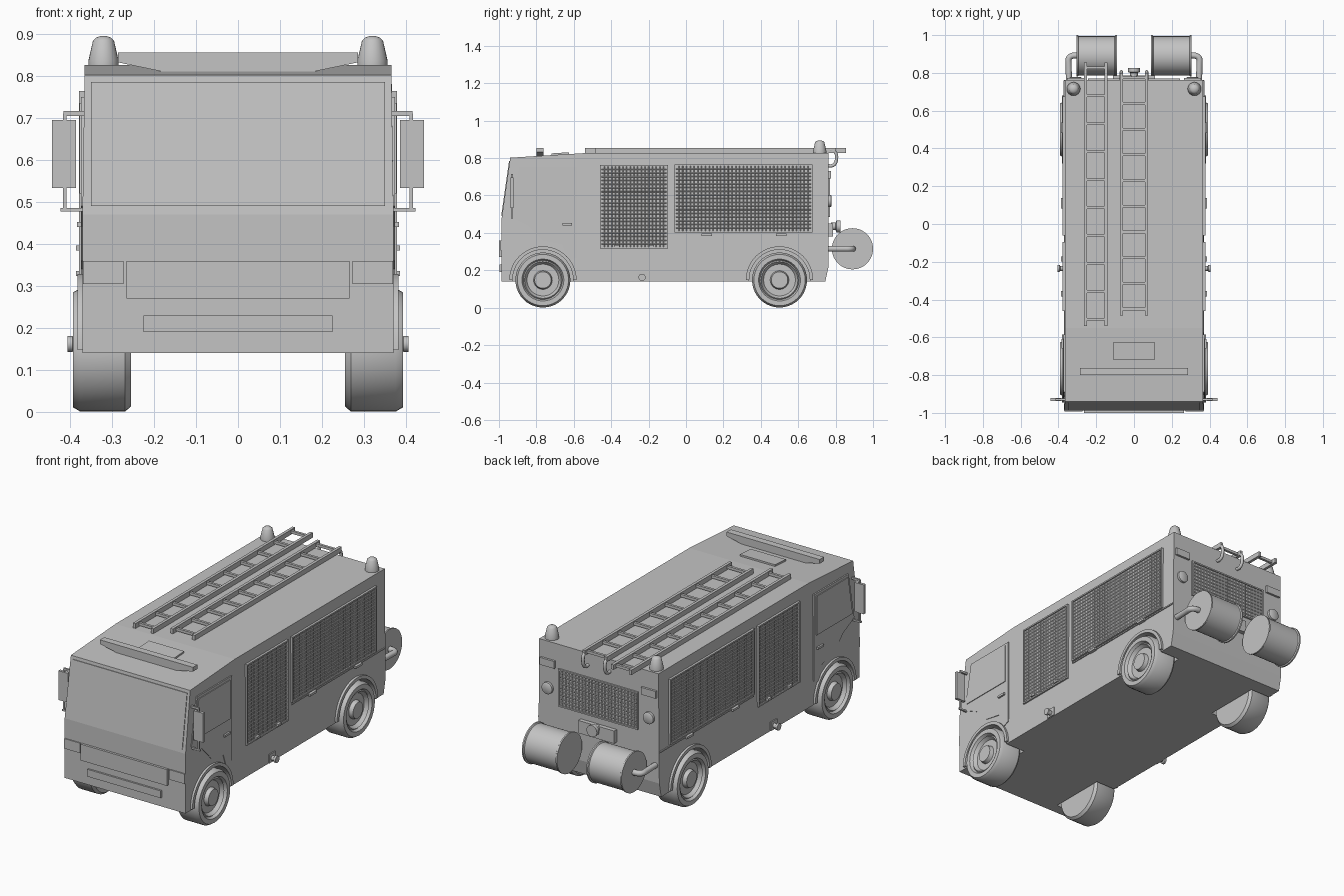
import bpy, bmesh, math
from mathutils import Vector, Matrix

cube = bpy.data.objects.get("Cube")
if cube:
    bpy.data.objects.remove(cube, do_unlink=True)

grey = bpy.data.materials.new("plain_grey")
grey.use_nodes = True
grey.diffuse_color = (0.55, 0.55, 0.55, 1)
grey.node_tree.nodes["Principled BSDF"].inputs["Base Color"].default_value = grey.diffuse_color


def finish(name, bm, smooth=False, recalc=True):
    if recalc:
        bmesh.ops.recalc_face_normals(bm, faces=bm.faces)
    me = bpy.data.meshes.new(name)
    bm.to_mesh(me)
    bm.free()
    me.materials.append(grey)
    ob = bpy.data.objects.new(name, me)
    bpy.context.scene.collection.objects.link(ob)
    if smooth:
        bpy.ops.object.select_all(action='DESELECT')
        ob.select_set(True)
        bpy.context.view_layer.objects.active = ob
        bpy.ops.object.shade_smooth_by_angle(angle=math.radians(35))
    return ob


def prism(name, pts, axis, a, b, smooth=False):
    """Extrude a 2D outline along x (points are y,z) or y (points are x,z)."""
    bm = bmesh.new()
    place = {'x': lambda p, d: (d, p[0], p[1]), 'y': lambda p, d: (p[0], d, p[1])}[axis]
    ends = [[bm.verts.new(place(p, d)) for p in pts] for d in (a, b)]
    for e in ends:
        bm.faces.new(e)
    n = len(pts)
    for i in range(n):
        j = (i + 1) % n
        bm.faces.new((ends[0][i], ends[0][j], ends[1][j], ends[1][i]))
    return finish(name, bm, smooth)


def box(name, x, y, z):
    return prism(name, [(y[0], z[0]), (y[1], z[0]), (y[1], z[1]), (y[0], z[1])], 'x', *x)


def lathe(name, profile, centre, axis, seg=40):
    """Turn (radius, height) points round an axis through centre."""
    bm = bmesh.new()
    rot = Vector((0, 0, 1)).rotation_difference(Vector(axis))
    rings = []
    for r, h in profile:
        rings.append([bm.verts.new(Vector(centre) + rot @ Vector(
            (r * math.cos(t), r * math.sin(t), h)))
            for t in (math.tau * i / seg for i in range(seg))])
    for p, q in zip(rings, rings[1:]):
        for i in range(seg):
            j = (i + 1) % seg
            bm.faces.new((p[i], p[j], q[j], q[i]))
    bm.faces.new(rings[0])
    bm.faces.new(rings[-1])
    return finish(name, bm, True)


def tube(name, pts, radius):
    cu = bpy.data.curves.new(name, 'CURVE')
    cu.dimensions = '3D'
    cu.bevel_depth, cu.bevel_resolution, cu.use_fill_caps = radius, 3, True
    sp = cu.splines.new('NURBS')
    sp.points.add(len(pts) - 1)
    for p, co in zip(sp.points, pts):
        p.co = (*co, 1)
    sp.use_endpoint_u, sp.order_u = True, 3
    cu.materials.append(grey)
    bpy.context.scene.collection.objects.link(bpy.data.objects.new(name, cu))


def mesh_panel(name, centre, u, w, h, normal, cell=0.02):
    """Grid of small sunken cells with a border frame."""
    u, v, n = Vector(u), Vector((0, 0, 1)), Vector(normal)
    m = Matrix((u * w, v * h, n)).transposed().to_4x4()
    m.translation = Vector(centre)
    bm = bmesh.new()
    bmesh.ops.create_grid(bm, x_segments=round(w / cell), y_segments=round(h / cell), size=0.5, matrix=m)
    bmesh.ops.inset_individual(bm, faces=bm.faces[:], thickness=cell * 0.2, depth=-0.003)
    finish(name, bm, recalc=False)
    t = 0.008
    bm = bmesh.new()
    for du, dv, sw, sh in ((0, h / 2, w + t, t), (0, -h / 2, w + t, t),
                           (w / 2, 0, t, h + t), (-w / 2, 0, t, h + t)):
        b = Matrix((u * sw, v * sh, n * 0.016)).transposed().to_4x4()
        b.translation = Vector(centre) + u * du + v * dv - n * 0.004
        bmesh.ops.create_cube(bm, size=1, matrix=b)
    finish(name + "_frame", bm)


# Body shell with a sloped windscreen and arched wheel wells
WHEELS = {"front": -0.765, "rear": 0.5}
AXLE = 0.148
body = prism("body", [(-0.987, 0.14), (-0.987, 0.47), (-0.94, 0.802), (-0.55, 0.826),
                      (0.762, 0.826), (0.762, 0.22), (0.745, 0.14)], 'x', -0.37, 0.37)
for vert in body.data.vertices:
    if vert.co.z > 0.7:
        vert.co.x *= 0.987
for y in WHEELS.values():
    for s in (-1, 1):
        cutter = lathe("well_cutter", [(0.163, 0), (0.163, 0.2)], (s * 0.25, y, AXLE), (s, 0, 0))
        cutter.hide_render = True
        mod = body.modifiers.new("well", 'BOOLEAN')
        mod.operation, mod.solver, mod.object = 'DIFFERENCE', 'EXACT', cutter
        bpy.context.view_layer.objects.active = body
        bpy.ops.object.modifier_apply(modifier=mod.name)
        bpy.data.objects.remove(cutter, do_unlink=True)

# Windscreen, front grille, bumper strip
prism("windscreen", [(-0.988, 0.49), (-0.946, 0.785), (-0.938, 0.785), (-0.98, 0.49)], 'x', -0.35, 0.35)
box("front_grille", (-0.265, 0.265), (-1.0, -0.98), (0.27, 0.36))
box("bumper_strip", (-0.225, 0.225), (-0.997, -0.98), (0.19, 0.23))

# Roof equipment
prism("light_bar", [(-0.285, 0.855), (0.285, 0.855), (0.285, 0.832), (0.17, 0.808),
                    (-0.17, 0.808), (-0.285, 0.832)], 'y', -0.8, -0.762)
prism("roof_hatch", [(-0.72, 0.81), (-0.72, 0.825), (-0.625, 0.831), (-0.625, 0.81)], 'x', -0.108, 0.108)


def ladder(name, x0, x1, y0, y1, first, step, count):
    for side, x in (("right", x0), ("left", x1 - 0.016)):
        box(f"{name}_{side}_rail", (x, x + 0.016), (y0, y1), (0.828, 0.855))
    for i in range(count):
        y = first + i * step
        box(f"{name}_rung_{i}", (x0 + 0.01, x1 - 0.01), (y - 0.007, y + 0.007), (0.834, 0.849))


ladder("long_ladder", -0.265, -0.14, -0.54, 0.855, -0.505, 0.148, 10)
ladder("short_ladder", -0.075, 0.075, -0.485, 0.8, -0.45, 0.136, 10)

# Rear face
mesh_panel("rear_mesh", (0, 0.767, 0.59), (-1, 0, 0), 0.48, 0.2, (0, 1, 0))
box("rear_box", (-0.11, 0.11), (0.75, 0.785), (0.38, 0.45))
lathe("rear_outlet", [(0.02, 0), (0.02, 0.025), (0.032, 0.03), (0.032, 0.05)], (0, 0.775, 0.435), (0, 1, 0), 20)

# Everything that repeats on both sides
for s, side in ((1, "left"), (-1, "right")):
    def sx(a, b):
        return (s * a, s * b)

    for end, y in WHEELS.items():
        lathe(f"{end}_{side}_wheel",
              [(0.09, 0), (0.135, 0), (0.147, 0.014), (0.147, 0.12), (0.137, 0.137), (0.112, 0.137),
               (0.104, 0.122), (0.098, 0.128), (0.085, 0.108), (0.05, 0.108), (0.044, 0.13), (0.03, 0.13)],
              (s * 0.255, y, AXLE), (s, 0, 0))
        arc = [math.pi * i / 24 for i in range(25)]
        ring = [(r * math.cos(t) + y, r * math.sin(t) + AXLE)
                for r, ts in ((0.18, arc), (0.162, arc[::-1])) for t in ts]
        prism(f"{end}_{side}_arch", ring, 'x', s * 0.35, s * 0.382, True)

    # Roller panels and their handles
    mesh_panel(f"{side}_small_panel", (s * 0.374, -0.278, 0.54), (0, s, 0), 0.355, 0.44, (s, 0, 0))
    mesh_panel(f"{side}_large_panel", (s * 0.374, 0.307, 0.583), (0, s, 0), 0.73, 0.355, (s, 0, 0))
    box(f"{side}_sill_strip", sx(0.36, 0.374), (-0.06, 0.76), (0.388, 0.395))
    for i, (y, z) in enumerate(((0.11, 0.39), (0.51, 0.39), (-0.37, 0.33), (-0.185, 0.33))):
        half = 0.028 if z > 0.35 else 0.014
        box(f"{side}_handle_{i}", sx(0.36, 0.386), (y - half, y + half), (z - 0.006, z + 0.006))

    # Cab door, window and handle
    prism(f"{side}_door", [(-0.585, 0.75), (-0.585, 0.27), (-0.63, 0.25), (-0.66, 0.34), (-0.765, 0.36),
                           (-0.84, 0.44), (-0.94, 0.49), (-0.89, 0.75)], 'x', s * 0.36, s * 0.373)
    prism(f"{side}_window", [(-0.605, 0.735), (-0.605, 0.52), (-0.92, 0.52), (-0.88, 0.735)],
          'x', s * 0.36, s * 0.377)
    box(f"{side}_door_handle", sx(0.36, 0.383), (-0.66, -0.61), (0.44, 0.452))

    # Side outlet
    box(f"{side}_outlet_plate", sx(0.36, 0.376), (-0.262, -0.208), (0.142, 0.19))
    lathe(f"{side}_outlet", [(0.013, 0), (0.013, 0.02), (0.019, 0.024), (0.019, 0.036)],
          (s * 0.37, -0.235, 0.162), (s, 0, 0), 16)

    # Mirror on its bracket
    box(f"{side}_mirror", sx(0.385, 0.443), (-0.938, -0.922), (0.533, 0.695))
    box(f"{side}_mirror_top_arm", sx(0.355, 0.415), (-0.935, -0.925), (0.705, 0.716))
    box(f"{side}_mirror_low_arm", sx(0.36, 0.422), (-0.935, -0.925), (0.477, 0.486))
    box(f"{side}_mirror_post", sx(0.408, 0.416), (-0.935, -0.925), (0.48, 0.71))

    # Headlight, beacon and rear lamps
    box(f"{side}_headlight", sx(0.272, 0.369), (-0.993, -0.97), (0.305, 0.36))
    lathe(f"{side}_beacon", [(0.036, 0), (0.036, 0.012), (0.025, 0.06), (0.018, 0.067), (0.006, 0.071)],
          (s * 0.32, 0.715, 0.824), (0, 0, 1), 24)
    lathe(f"{side}_rear_lamp", [(0.032, 0), (0.032, 0.02), (0.026, 0.024)], (s * 0.31, 0.755, 0.57), (0, 1, 0), 24)
    box(f"{side}_rear_marker", sx(0.265, 0.355), (0.75, 0.774), (0.69, 0.73))

    # Hose reel with its arm, and ladder hook
    lathe(f"{side}_hose_reel", [(0.11, 0), (0.11, 0.008), (0.104, 0.012), (0.104, 0.203), (0.11, 0.207), (0.11, 0.215)],
          (s * 0.09, 0.89, 0.315), (s, 0, 0), 48)
    tube(f"{side}_reel_arm", [(s * 0.345, 0.74, 0.315), (s * 0.345, 0.82, 0.315),
                              (s * 0.35, 0.9, 0.315), (s * 0.29, 0.89, 0.315)], 0.016)
    tube(f"{side}_ladder_hook", [(s * 0.067, 0.77, 0.842), (s * 0.067, 0.81, 0.842),
                                 (s * 0.067, 0.8, 0.75), (s * 0.067, 0.76, 0.76)], 0.009)
